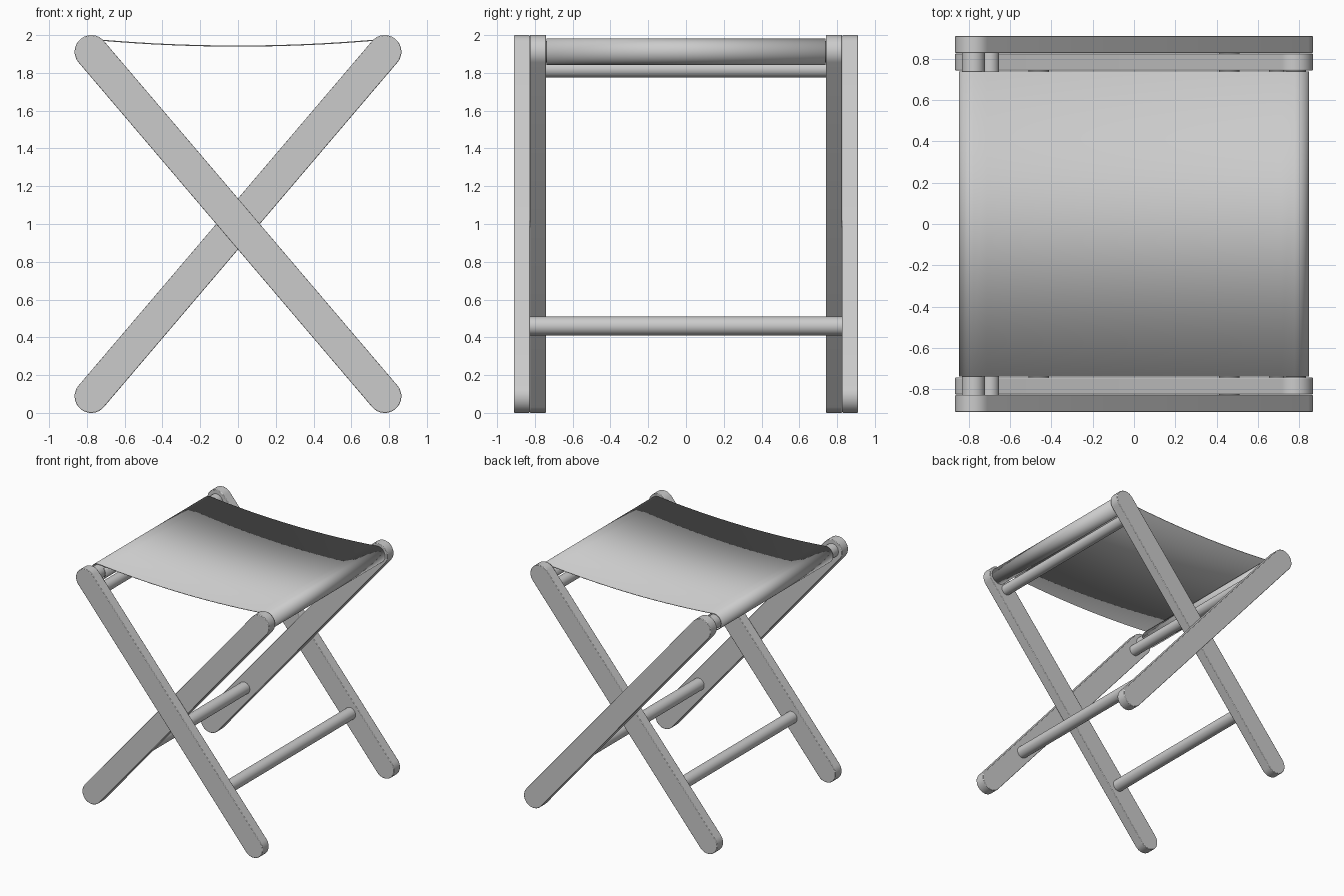
import bpy, bmesh, math
from mathutils import Vector, Matrix

if "Cube" in bpy.data.objects:
    bpy.data.objects.remove(bpy.data.objects["Cube"])

TX, TZ, R = 0.777, 1.912, 0.088      # leg end centre (upper) and leg half width
OUT, MID, INN = 0.91, 0.827, 0.742   # leg layers along y


def finish(name, bm):
    bmesh.ops.recalc_face_normals(bm, faces=bm.faces[:])
    me = bpy.data.meshes.new(name)
    bm.to_mesh(me)
    bm.free()
    ob = bpy.data.objects.new(name, me)
    bpy.context.collection.objects.link(ob)
    bpy.ops.object.select_all(action='DESELECT')
    ob.select_set(True)
    bpy.context.view_layer.objects.active = ob
    bpy.ops.object.shade_smooth_by_angle(angle=math.radians(35))
    return ob


def leg(name, side, y0, y1):
    """Round-ended flat bar whose top is on the given x side."""
    bm = bmesh.new()
    d = Vector((side * TX, 0, TZ - 1))
    base = math.atan2(d.z, d.x)
    pts = []
    for end in (0, 1):
        c = Vector((0, 0, 1)) + (d if end == 0 else -d)
        for i in range(17):
            a = base + end * math.pi - math.pi / 2 + math.pi * i / 16
            pts.append((c.x + R * math.cos(a), y0, c.z + R * math.sin(a)))
    face = bm.faces.new([bm.verts.new(p) for p in pts])
    ext = bmesh.ops.extrude_face_region(bm, geom=[face])
    bmesh.ops.translate(bm, vec=(0, y1 - y0, 0),
                        verts=[v for v in ext['geom'] if isinstance(v, bmesh.types.BMVert)])
    ob = finish(name, bm)
    bev = ob.modifiers.new("soft_edge", 'BEVEL')
    bev.width, bev.segments, bev.limit_method = 0.004, 2, 'ANGLE'


def rod(name, x, z, r, half):
    bm = bmesh.new()
    bmesh.ops.create_cone(bm, cap_ends=True, segments=32, radius1=r, radius2=r, depth=2 * half,
                          matrix=Matrix.Translation((x, 0, z)) @ Matrix.Rotation(math.pi / 2, 4, 'X'))
    finish(name, bm)


# Crossed legs: outer pair tops on the left, inner pair on the right
leg("front_outer_leg", -1, -OUT, -MID)
leg("back_outer_leg", -1, MID, OUT)
leg("front_inner_leg", 1, -MID + 0.002, -INN)
leg("back_inner_leg", 1, INN, MID - 0.002)

# Rods joining each pair: seat rail, rail just below it, low stretcher
for label, s, half in (("outer", -1, MID + 0.003), ("inner", 1, INN + 0.003)):
    rod(label + "_seat_rail", s * TX, TZ, 0.056, half)
    rod(label + "_lower_rail", s * 0.697, 1.82, 0.045, half)
    rod(label + "_stretcher", -s * 0.46, 0.46, 0.05, half)

# Sagging fabric seat wrapped round both seat rails
RF = 0.066
wrap = [(-TX + RF * math.cos(a), TZ + RF * math.sin(a))
        for a in (math.radians(40 - 310 * i / 28) for i in range(29))]
sag = [(x, 1.942 + (TZ + RF - 1.942) * (x / TX) ** 2)
       for x in (-TX + 2 * TX * i / 24 for i in range(1, 24))]
path = wrap + sag + [(-x, z) for x, z in reversed(wrap)]
bm = bmesh.new()
rows = [[bm.verts.new((x, y, z)) for x, z in path] for y in (-0.738, 0.738)]
for i in range(len(path) - 1):
    bm.faces.new((rows[0][i], rows[0][i + 1], rows[1][i + 1], rows[1][i]))
seat = finish("fabric_seat", bm)
sol = seat.modifiers.new("thickness", 'SOLIDIFY')
sol.thickness, sol.offset = 0.006, 0
